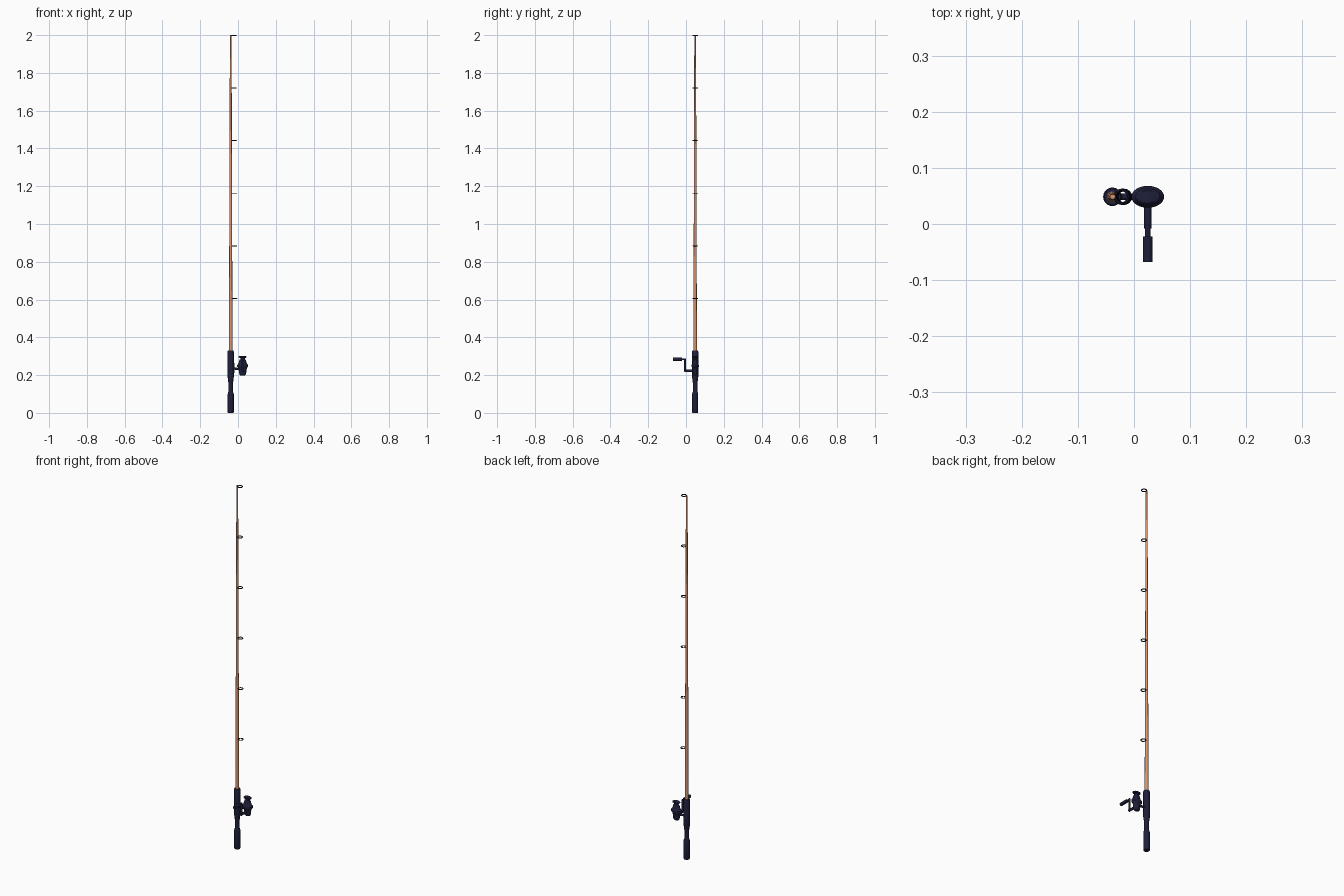
import bpy, math
from mathutils import Vector

if "Cube" in bpy.data.objects:
    bpy.data.objects.remove(bpy.data.objects["Cube"])

ROD = (-0.0385, 0.0485)
REEL = (0.0245, 0.0485)


def material(name, color):
    m = bpy.data.materials.new(name)
    m.diffuse_color = (*color, 1)
    m.use_nodes = True
    m.node_tree.nodes["Principled BSDF"].inputs["Base Color"].default_value = m.diffuse_color
    return m


dark = material("dark_navy", (0.013, 0.014, 0.042))
copper = material("copper", (0.68, 0.3, 0.16))


def finish(ob, name, mat):
    ob.name = name
    ob.data.materials.append(mat)
    bpy.ops.object.select_all(action='DESELECT')
    ob.select_set(True)
    bpy.context.view_layer.objects.active = ob
    bpy.ops.object.shade_smooth_by_angle(angle=math.radians(35))
    return ob


def lathe(name, profile, centre, mat, sides=24, sx=1.0):
    """Solid of revolution about z from (radius, z) pairs, widened along x by sx."""
    verts, faces = [], []
    for r, z in profile:
        for i in range(sides):
            a = 2 * math.pi * i / sides
            verts.append((centre[0] + sx * r * math.cos(a), centre[1] + r * math.sin(a), z))
    for k in range(len(profile) - 1):
        for i in range(sides):
            j = (i + 1) % sides
            faces.append((k * sides + i, k * sides + j, (k + 1) * sides + j, (k + 1) * sides + i))
    faces.append(tuple(reversed(range(sides))))
    faces.append(tuple(range((len(profile) - 1) * sides, len(profile) * sides)))
    me = bpy.data.meshes.new(name)
    me.from_pydata(verts, [], faces)
    ob = bpy.data.objects.new(name, me)
    bpy.context.collection.objects.link(ob)
    return finish(ob, name, mat)


def rod_between(name, a, b, r, mat):
    a, b = Vector(a), Vector(b)
    d = b - a
    bpy.ops.mesh.primitive_cylinder_add(vertices=16, radius=r, depth=d.length, location=(a + b) / 2,
                                        rotation=d.to_track_quat('Z', 'Y').to_euler())
    return finish(bpy.context.object, name, mat)


# Grip with butt, slim waist and reel seat
lathe("grip", [(0.0145, 0), (0.016, 0.004), (0.016, 0.1), (0.0145, 0.106), (0.012, 0.112),
               (0.0125, 0.16), (0.0145, 0.175), (0.0165, 0.19), (0.0165, 0.325),
               (0.0145, 0.33)], ROD, dark)

# Tapered blank
R0, R1 = 0.0095, 0.0045
lathe("blank", [(R0, 0.32), (R1, 2.0)], ROD, copper, 16)

# Line guides
for i in range(6):
    z = 0.606 + i * 0.2784
    blank_r = R0 + (R1 - R0) * (z - 0.32) / 1.68
    bpy.ops.mesh.primitive_torus_add(major_segments=24, minor_segments=8, major_radius=0.012,
                                     minor_radius=0.0025,
                                     location=(ROD[0] + blank_r + 0.012, ROD[1], min(z, 1.9975)))
    finish(bpy.context.object, f"line_guide_{i + 1}", dark)

# Reel body, spool neck and top flange
lathe("reel", [(0.007, 0.197), (0.0105, 0.201), (0.0125, 0.21), (0.0135, 0.228), (0.0155, 0.238),
               (0.0195, 0.244), (0.0195, 0.254), (0.0155, 0.26), (0.013, 0.27), (0.0115, 0.28),
               (0.008, 0.284), (0.008, 0.29), (0.014, 0.293), (0.0145, 0.298), (0.011, 0.301)],
      REEL, dark, 32, 1.5)

# Reel foot
x, y = REEL
rod_between("reel_stem", (ROD[0], y, 0.238), (x - 0.01, y, 0.23), 0.006, dark)
rod_between("reel_foot", (ROD[0] + 0.014, y, 0.21), (ROD[0] + 0.014, y, 0.265), 0.005, dark)

# Crank axle, arm, pin and knob
rod_between("crank_axle", (x, y, 0.223), (x, -0.008, 0.223), 0.0065, dark)
rod_between("crank_arm", (x, -0.005, 0.219), (x, -0.005, 0.288), 0.0055, dark)
rod_between("crank_pin", (x, -0.002, 0.284), (x, -0.024, 0.284), 0.005, dark)
rod_between("crank_knob", (x, -0.022, 0.284), (x, -0.068, 0.284), 0.0087, dark)
